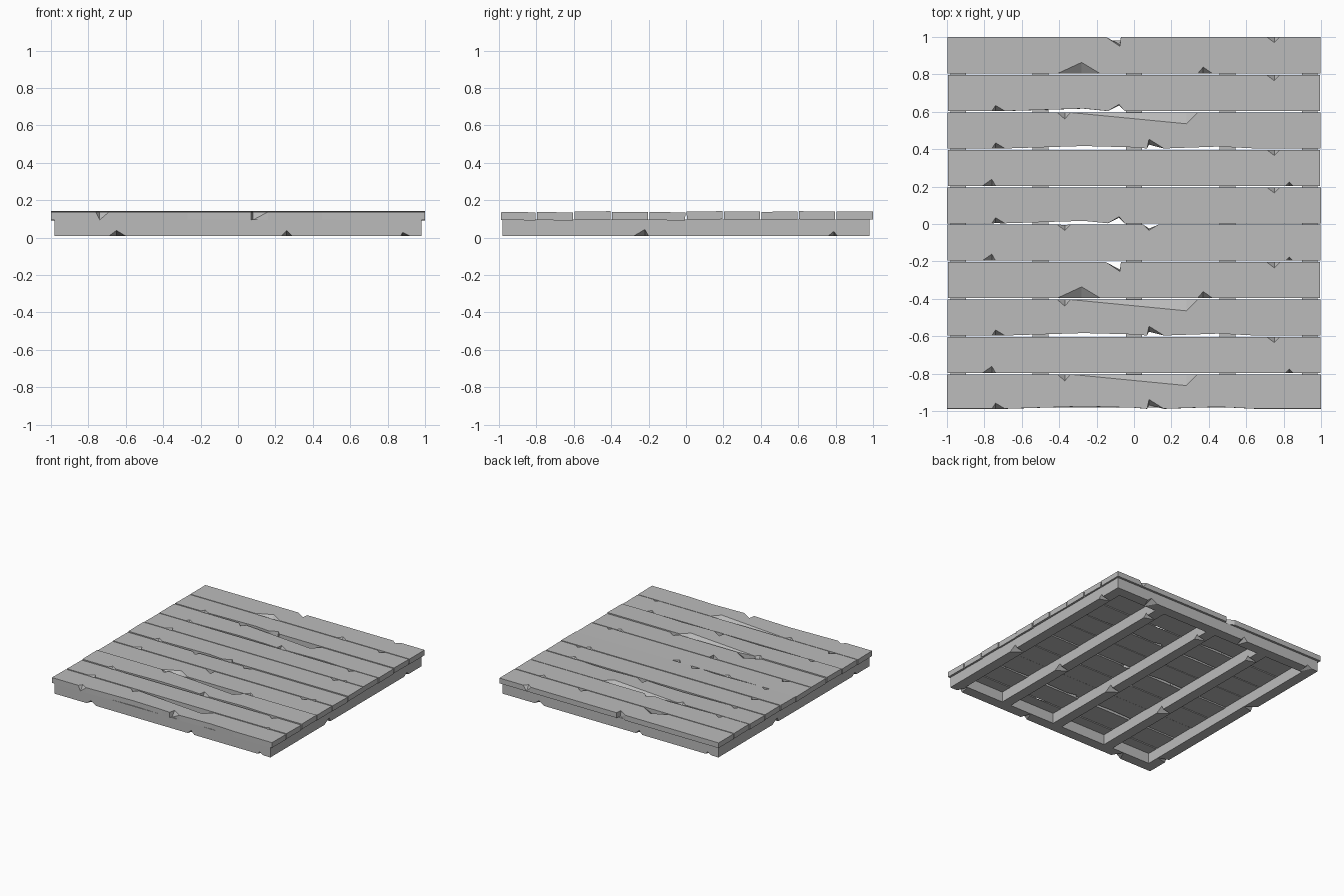
import bpy, bmesh, math, random
from mathutils import Matrix, Vector

random.seed(4)
if "Cube" in bpy.data.objects:
    bpy.data.objects.remove(bpy.data.objects["Cube"], do_unlink=True)

mat = bpy.data.materials.new("grey_wood")
mat.use_nodes = True
GREY = (0.5, 0.5, 0.5, 1)
mat.diffuse_color = GREY
mat.node_tree.nodes["Principled BSDF"].inputs["Base Color"].default_value = GREY


def chip(start, tip, end, top, bottom=0.0):
    """Edge points (along, depth on upper face, depth on lower face) of a splinter."""
    return [(start, 0, 0), (tip, top, bottom), (end, 0, 0)]


def board(name, length, width, height, front, back, matrix):
    """Board along local x whose two long edges carry chips."""
    half = length / 2
    ends = [(-half, 0, 0), (half, 0, 0)]
    front = sorted(ends + [p for p in front if abs(p[0]) < half])
    back = sorted(ends + [p for p in back if abs(p[0]) < half], reverse=True)
    bm = bmesh.new()
    upper, lower = [], []
    for edge, side in ((front, -1), (back, 1)):
        for u, top, bottom in edge:
            upper.append(bm.verts.new((u, side * (width / 2 - top), height / 2)))
            lower.append(bm.verts.new((u, side * (width / 2 - bottom), -height / 2)))
    bm.faces.new(upper)
    bm.faces.new(lower[::-1])
    n = len(upper)
    for i in range(n):
        j = (i + 1) % n
        bm.faces.new((lower[i], lower[j], upper[j], upper[i]))
    bmesh.ops.triangulate(bm, faces=[f for f in bm.faces if len(f.verts) == 4])
    bmesh.ops.recalc_face_normals(bm, faces=bm.faces)
    bm.transform(matrix)
    mesh = bpy.data.meshes.new(name)
    bm.to_mesh(mesh)
    bm.free()
    mesh.materials.append(mat)
    obj = bpy.data.objects.new(name, mesh)
    bpy.context.collection.objects.link(obj)


# Worn bow along an edge, and the splinter patterns of the planks
bow = [(-0.68, 0, 0), (-0.27, .013, .013), (0, .006, .006),
       (0.2, 0, 0), (0.45, .01, .01), (0.65, 0, 0)]
bow_left = bow[:2] + [(-0.15, 0, 0)]
small_left = chip(-0.76, -0.74, -0.69, .03)
FRONT = {
    "A": chip(-0.41, -0.28, -0.18, .06) + chip(0.34, 0.37, 0.42, .035),
    "B": small_left + bow_left[1:2] + chip(-0.14, -0.08, -0.05, .035, .03),
    "C": small_left + bow[1:3] + chip(0.07, 0.08, 0.16, .05, .02) + bow[4:],
    "D": chip(-0.81, -0.76, -0.74, .035) + chip(0.81, 0.83, 0.85, .02),
}
right_nick = chip(0.71, 0.75, 0.78, .03)
BACK = {
    "P": chip(-0.15, -0.075, -0.07, .05, .04) + right_nick,
    "Q": right_nick,
    "R": chip(-0.41, -0.37, -0.34, .035) + chip(0.34, 0.28, 0.41, .06),
    "S": chip(-0.41, -0.37, -0.34, .03) + chip(0.05, 0.08, 0.13, .03, .02),
}

# Deck planks, front to back
PITCH = 0.2
for i, (f, b) in enumerate(zip("CDCADBDCBA", "RQRPSQQRQP")):
    y0 = -1 + PITCH * i + (0.012 if i == 0 else 0.004)
    y1 = -1 + PITCH * (i + 1) - (0 if i == 9 else 0.004)
    length = 2.0 if i == 0 else 2 - random.uniform(0, 0.012)
    place = Matrix.Translation((0, (y0 + y1) / 2, 0.116 + random.uniform(-.003, .003)))
    tilt = Matrix.Rotation(random.uniform(-.015, .015), 4, "X")
    board(f"deck_plank_{i + 1}", length, y1 - y0, 0.043, FRONT[f], BACK[b], place @ tilt)

# Under-frame: bottom edges chipped, local y up and local z outward
BOTTOM, TOP, THICK, HALF = 0.008, 0.096, 0.085, 0.982
upright = Matrix(((1, 0, 0, 0), (0, 0, -1, 0), (0, 1, 0, 0), (0, 0, 0, 1)))
x_chips = chip(-0.69, -0.65, -0.6, .03) + chip(0.23, 0.26, 0.29, .03) + chip(0.87, 0.88, 0.92, .02)
y_chips = chip(-0.28, -0.22, -0.2, .035) + chip(0.76, 0.79, 0.81, .025)


def beam(name, length, angle, offset, chips):
    """Beam turned about z, its centre pushed outward by offset."""
    shift = Matrix.Translation((0, -offset, (BOTTOM + TOP) / 2))
    turn = Matrix.Rotation(math.radians(angle), 4, "Z")
    board(name, length, TOP - BOTTOM, THICK, chips, [], turn @ shift @ upright)


rail = HALF - THICK / 2
inner = 2 * (HALF - THICK)
beam("front_rail", 2 * HALF, 0, rail, x_chips)
beam("back_rail", 2 * HALF, 180, rail, x_chips)
beam("left_rail", inner, 90, rail, y_chips)
beam("right_rail", inner, 270, rail, y_chips)
for name, x in (("left_joist", 0.5), ("middle_joist", 0), ("right_joist", -0.5)):
    beam(name, inner, 90, x, y_chips)
